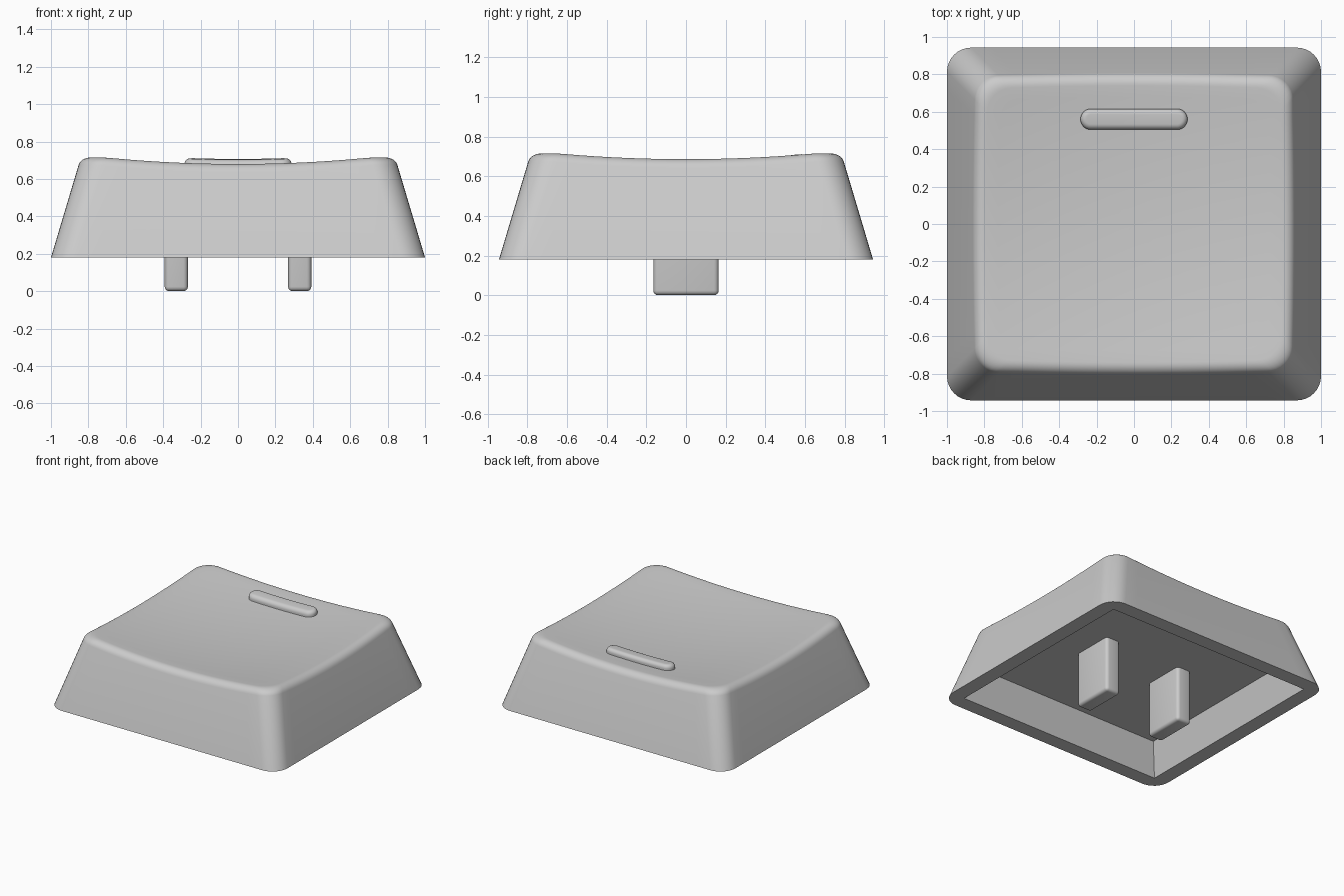
import bpy, bmesh, math

cube = bpy.data.objects.get("Cube")
if cube:
    bpy.data.objects.remove(cube, do_unlink=True)

HX, HY, CORNER = 1.0, 0.943, 0.13     # footprint half sizes and corner radius
BASE, SLOPE, FILLET = 0.18, 0.3, 0.07  # skirt height, wall taper, top edge rounding
FLOOR = 0.43                           # ceiling of the hollow underside

grey = bpy.data.materials.new("light_grey_plastic")
grey.use_nodes = True
grey.diffuse_color = (0.6, 0.6, 0.6, 1)
grey.node_tree.nodes["Principled BSDF"].inputs["Base Color"].default_value = grey.diffuse_color


def dish(x, y):
    """Height of the shallow bowl on top of the cap."""
    return 0.64 + 0.072 * (x * x + y * y)


def ring(hx, hy, r, arc=8, edge=16):
    """Rounded rectangle outline with subdivided straight edges."""
    corners = []
    for q, (sx, sy) in enumerate([(1, 1), (-1, 1), (-1, -1), (1, -1)]):
        angles = [math.pi / 2 * (q + i / arc) for i in range(arc + 1)]
        corners.append([(sx * (hx - r) + r * math.cos(a), sy * (hy - r) + r * math.sin(a))
                        for a in angles])
    pts = []
    for q in range(4):
        pts += corners[q]
        (x0, y0), (x1, y1) = corners[q][-1], corners[(q + 1) % 4][0]
        pts += [(x0 + (x1 - x0) * i / edge, y0 + (y1 - y0) * i / edge) for i in range(1, edge)]
    return pts


def finish(name, bm):
    bmesh.ops.remove_doubles(bm, verts=bm.verts, dist=1e-5)
    bmesh.ops.recalc_face_normals(bm, faces=bm.faces)
    mesh = bpy.data.meshes.new(name)
    bm.to_mesh(mesh)
    bm.free()
    mesh.materials.append(grey)
    ob = bpy.data.objects.new(name, mesh)
    bpy.context.collection.objects.link(ob)
    bpy.ops.object.select_all(action="DESELECT")
    ob.select_set(True)
    bpy.context.view_layer.objects.active = ob
    bpy.ops.object.shade_smooth_by_angle(angle=math.radians(35))
    return ob


def loft(name, loops):
    """Skin a list of equal-length point loops and cap the first one."""
    bm = bmesh.new()
    rows = [[bm.verts.new(p) for p in loop] for loop in loops]
    n = len(rows[0])
    for a, b in zip(rows, rows[1:]):
        for i in range(n):
            j = (i + 1) % n
            bm.faces.new((a[i], a[j], b[j], b[i]))
    bm.faces.new(rows[0])
    bmesh.ops.remove_doubles(bm, verts=bm.verts, dist=1e-5)
    bmesh.ops.dissolve_degenerate(bm, edges=bm.edges, dist=1e-6)
    return finish(name, bm)


def flat(pts, z):
    return [(x, y, z) for x, y in pts]


# Keycap: hollow floor, inner wall, rim, outer skirt, rounded edge, dished top
loops = [flat(ring(HX - 0.18, HY - 0.18, 0), FLOOR),
         flat(ring(HX - 0.115, HY - 0.115, 0), BASE),
         flat(ring(HX, HY, CORNER), BASE)]
nominal = ring(HX - 0.155, HY - 0.155, CORNER)
start = math.pi - math.atan(SLOPE)
tangent = FILLET * math.tan((start - math.pi / 2) / 2)
STEPS = 7
for s in range(STEPS + 1):
    a = start + (math.pi / 2 - start) * s / STEPS
    u, v = tangent + FILLET * math.cos(a), FILLET * (math.sin(a) - 1)
    loop = []
    for k, p in enumerate(nominal):
        inset = SLOPE * (dish(*p) - BASE) + u
        x, y = ring(HX - inset, HY - inset, CORNER)[k]
        loop.append((x, y, dish(x, y) + v))
    loops.append(loop)
edge_loop = loops[-1]
for s in range(11, -1, -1):
    f = s / 12
    loops.append([(x * f, y * f, dish(x * f, y * f)) for x, y, z in edge_loop])
loft("keycap", loops)

# Raised finger bar that follows the dish
BAR_Y, BAR_H, BAR_R = 0.56, 0.042, 0.03
bar = []
profile = [(0, -0.02)]
for s in range(7):
    a = math.pi / 2 * s / 6
    profile.append((BAR_R * (1 - math.cos(a)), BAR_H - BAR_R + BAR_R * math.sin(a)))
for inset, h in profile:
    pts = ring(0.286 - inset, 0.056 - inset, 0.0555 - inset)
    bar.append([(x, y + BAR_Y, dish(x, y + BAR_Y) + h) for x, y in pts])
bar.append([(x * 0.95, BAR_Y, dish(x * 0.95, BAR_Y) + BAR_H) for x, y, z in bar[-1]])
loft("finger_bar", bar)

# Two rounded mounting prongs under the cap
for side, x in (("left", 0.33), ("right", -0.33)):
    bm = bmesh.new()
    bmesh.ops.create_cube(bm, size=1)
    top = FLOOR + 0.01
    for vert in bm.verts:
        vert.co = (x + vert.co.x * 0.124, vert.co.y * 0.33, (vert.co.z + 0.5) * top)
    edges = [e for e in bm.edges if min(w.co.z for w in e.verts) < 0.01]
    bmesh.ops.bevel(bm, geom=edges, offset=0.024, segments=4, profile=0.5, affect="EDGES")
    finish(side + "_prong", bm)
